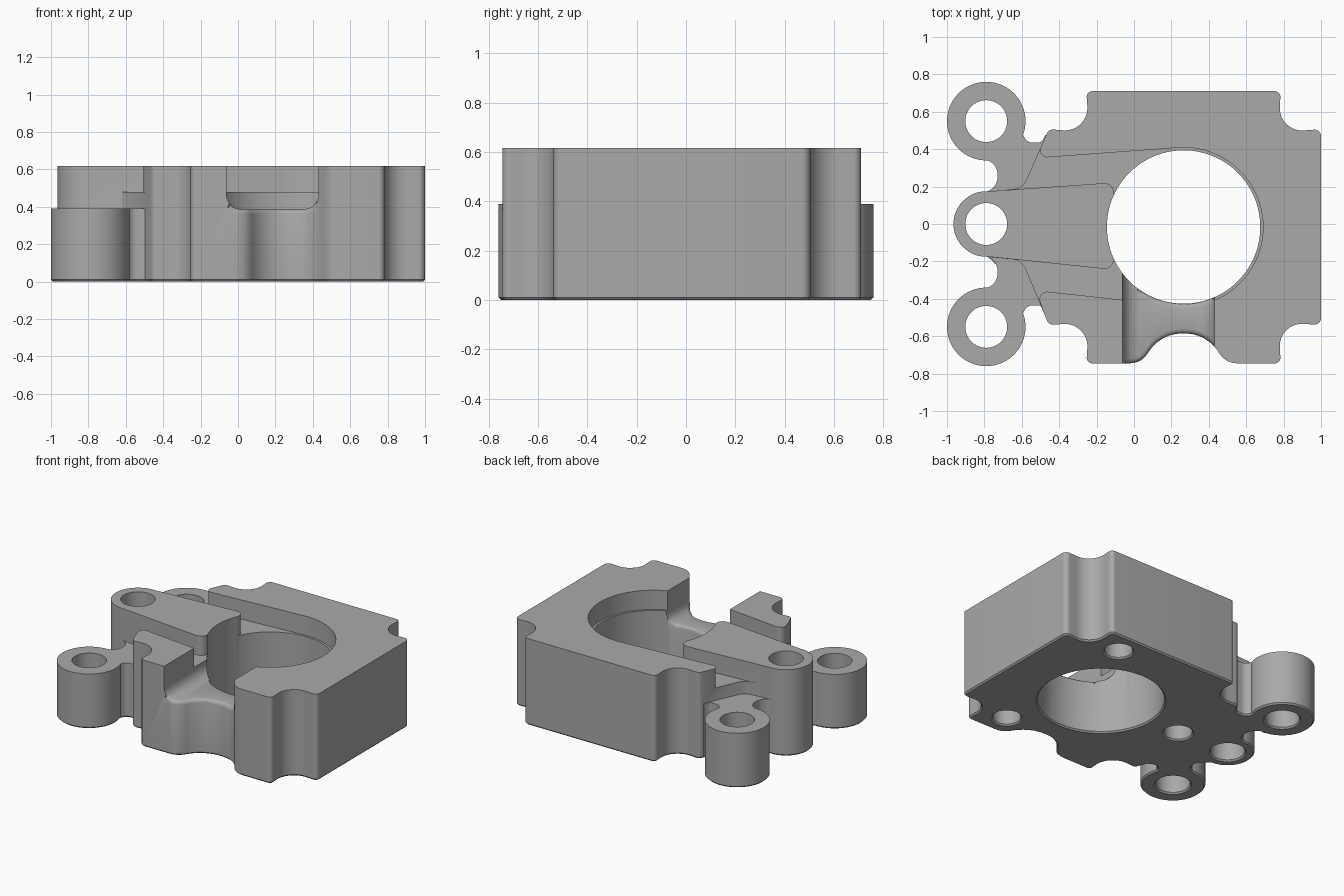
import bpy, bmesh, math
from mathutils import Vector

if "Cube" in bpy.data.objects:
    bpy.data.objects.remove(bpy.data.objects["Cube"])

metal = bpy.data.materials.new("grey_metal")
metal.diffuse_color = (0.4, 0.4, 0.4, 1)
metal.use_nodes = True
metal.node_tree.nodes["Principled BSDF"].inputs["Base Color"].default_value = metal.diffuse_color


def rounded(points):
    """Polygon corners (x, y[, radius]) -> outline with rounded corners."""
    out = []
    n = len(points)
    for i, p in enumerate(points):
        c = Vector(p[:2])
        r = p[2] if len(p) > 2 else 0
        if not r:
            out.append(c)
            continue
        a = (Vector(points[i - 1][:2]) - c).normalized()
        b = (Vector(points[(i + 1) % n][:2]) - c).normalized()
        half = a.angle(b) / 2
        center = c + (a + b).normalized() * (r / math.sin(half))
        t = r / math.tan(half)
        u, v = c + a * t - center, c + b * t - center
        sweep = math.pi - 2 * half
        steps = max(4, round(sweep / math.radians(9)))
        for k in range(steps + 1):
            f = k / steps
            out.append(center + (u * math.sin((1 - f) * sweep) + v * math.sin(f * sweep)) / math.sin(sweep))
    return out


def prism(name, points, lo, hi, upright=False):
    """Extrude an outline along z, or along y when upright."""
    bm = bmesh.new()
    place = (lambda p: (p[0], lo, p[1])) if upright else (lambda p: (p[0], p[1], lo))
    face = bm.faces.new([bm.verts.new(place(p)) for p in points])
    ext = bmesh.ops.extrude_face_region(bm, geom=[face])
    move = Vector((0, hi - lo, 0)) if upright else Vector((0, 0, hi - lo))
    bmesh.ops.translate(bm, vec=move, verts=[g for g in ext["geom"] if isinstance(g, bmesh.types.BMVert)])
    bmesh.ops.recalc_face_normals(bm, faces=bm.faces)
    me = bpy.data.meshes.new(name)
    bm.to_mesh(me)
    bm.free()
    ob = bpy.data.objects.new(name, me)
    bpy.context.collection.objects.link(ob)
    return ob


def disc(name, x, y, r, lo, hi, n=64):
    ring = [(x + r * math.cos(2 * math.pi * k / n), y + r * math.sin(2 * math.pi * k / n)) for k in range(n)]
    return prism(name, ring, lo, hi)


def combine(target, other, operation):
    mod = target.modifiers.new("combine", 'BOOLEAN')
    mod.operation, mod.solver, mod.object = operation, 'EXACT', other
    bpy.context.view_layer.objects.active = target
    bpy.ops.object.modifier_apply(modifier=mod.name)
    bpy.data.objects.remove(other)


TOP, FLOOR, EAR = 0.617, 0.48, 0.39
BX, BY = 0.265, -0.016   # bore centre

# Main block with corner notches and a scalloped front
block = prism("bearing_block", rounded([
    (-0.255, 0.71, 0.03), (0.785, 0.71, 0.03), (0.77, 0.49, 0.12), (1.0, 0.507, 0.035),
    (1.0, -0.54, 0.035), (0.77, -0.525, 0.12), (0.785, -0.745, 0.03),
    (0.49, -0.745, 0.11), (0.39, -0.585, 0.21), (0.14, -0.585, 0.21), (0.04, -0.745, 0.11),
    (-0.255, -0.745, 0.03), (-0.24, -0.525, 0.12), (-0.455, -0.54, 0.035),
    (-0.585, -0.23), (-0.62, -0.195), (-0.68, -0.183),
    (-0.68, 0.183), (-0.62, 0.19), (-0.585, 0.217), (-0.455, 0.507, 0.035), (-0.24, 0.49, 0.12)]), 0, TOP)

# Recess either side of the arm, and the shallow counterbore
combine(block, prism("recess", rounded([
    (0.23, 0.408), (-0.522, 0.352, 0.04), (-0.478, 0.47), (-0.8, 0.46),
    (-0.8, -0.49), (-0.478, -0.49), (-0.522, -0.355, 0.04), (0.23, -0.438)]), FLOOR, 0.8), 'DIFFERENCE')
combine(block, disc("counterbore", BX, BY, 0.425, FLOOR, 0.8, 96), 'DIFFERENCE')

# Low web joining the ears
half = [(-0.4, 0.44), (-0.475, 0.475), (-0.495, 0.435, 0.03), (-0.575, 0.435, 0.05), (-0.61, 0.52),
        (-0.79, 0.55), (-0.80, 0.345), (-0.73, 0.345, 0.08), (-0.73, 0.173, 0.08), (-0.80, 0.171)]
web = half + [(p[0], -p[1]) + p[2:] for p in reversed(half)]
combine(block, prism("web", rounded(web), 0, EAR), 'UNION')

# Two ears and the raised arm
for s in (1, -1):
    combine(block, disc("ear", -0.79, 0.55 * s, 0.21, 0, EAR), 'UNION')
combine(block, disc("arm_end", -0.79, 0, 0.175, 0, TOP), 'UNION')
combine(block, prism("arm", rounded([
    (-0.79, 0.174), (-0.108, 0.222, 0.05), (-0.108, -0.245, 0.05), (-0.79, -0.174)]), 0.2, TOP), 'UNION')

# Main bore, through holes and blind holes from below
combine(block, disc("bore", BX, BY, 0.41, -0.2, 0.8, 96), 'DIFFERENCE')
for y in (-0.55, 0, 0.55):
    combine(block, disc("through_hole", -0.79, y, 0.112, -0.2, 0.8, 48), 'DIFFERENCE')
for k in range(3):
    a = math.pi + k * 2 * math.pi / 3
    combine(block, disc("blind_hole", BX + 0.65 * math.cos(a), BY + 0.65 * math.sin(a), 0.092, -0.2, 0.3, 48),
            'DIFFERENCE')

# Round-bottomed slot through the front wall
combine(block, prism("slot", rounded([
    (-0.062, 0.8), (-0.062, 0.387, 0.08), (0.43, 0.387, 0.08), (0.43, 0.8)]), -0.9, -0.15, True), 'DIFFERENCE')

# Soften the slot rims and chamfer the underside
bm = bmesh.new()
bm.from_mesh(block.data)
bmesh.ops.remove_doubles(bm, verts=bm.verts, dist=0.0008)
bmesh.ops.dissolve_limit(bm, angle_limit=math.radians(1), verts=bm.verts, edges=bm.edges)


def rim(e):
    m = (e.verts[0].co + e.verts[1].co) / 2
    nz = sorted(abs(f.normal.z) for f in e.link_faces)
    return (len(nz) == 2 and nz[0] < 0.05 and nz[1] > 0.3 and m.y < -0.35
            and -0.05 < m.x < 0.42 and 0.38 < m.z < 0.455)


def under(e):
    return (len(e.link_faces) == 2 and all(abs(v.co.z) < 1e-4 for v in e.verts)
            and any(abs(f.normal.z) < 0.1 for f in e.link_faces))


for test, size, seg in ((rim, 0.025, 3), (under, 0.01, 1)):
    bmesh.ops.bevel(bm, geom=[e for e in bm.edges if test(e)], offset=size, segments=seg,
                    profile=0.5, affect='EDGES', clamp_overlap=False)
bm.to_mesh(block.data)
bm.free()

block.data.materials.clear()
block.data.materials.append(metal)
for p in block.data.polygons:
    p.material_index = 0
bpy.ops.object.select_all(action='DESELECT')
block.select_set(True)
bpy.context.view_layer.objects.active = block
bpy.ops.object.shade_smooth_by_angle(angle=math.radians(30))
